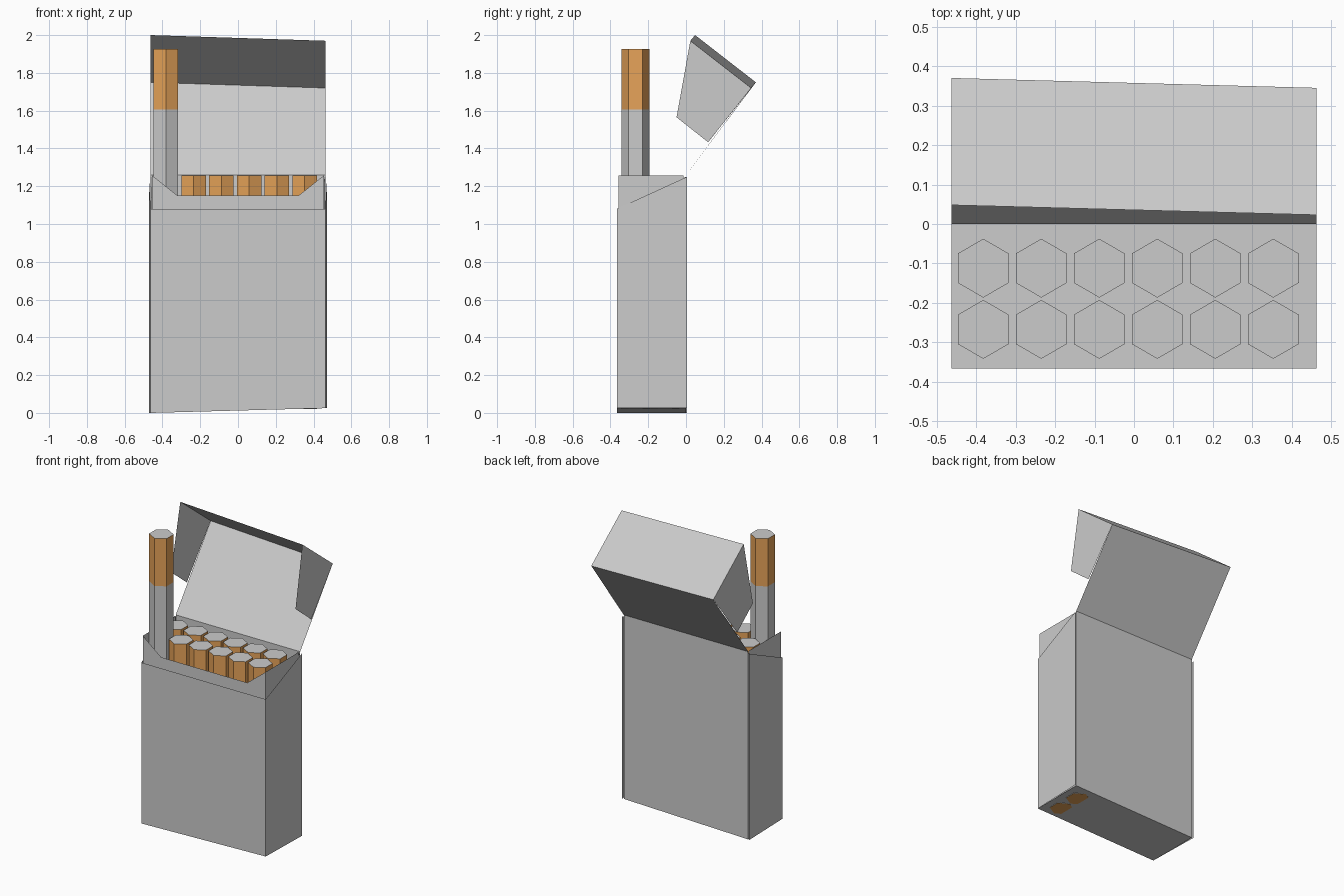
import bpy
from math import sin, cos, pi

if "Cube" in bpy.data.objects:
    bpy.data.objects.remove(bpy.data.objects["Cube"])

W = 0.462            # half width of the carton
FRONT, BACK = -0.366, 0.0
HINGE = 1.26


def material(name, rgb):
    m = bpy.data.materials.new(name)
    m.diffuse_color = (*rgb, 1)
    m.use_nodes = True
    m.node_tree.nodes["Principled BSDF"].inputs["Base Color"].default_value = m.diffuse_color
    return m


PAPER = material("paper", (0.8, 0.8, 0.8))
FILTER = material("filter_orange", (0.8, 0.37, 0.1))


def mesh_object(name, verts, faces):
    me = bpy.data.meshes.new(name)
    me.from_pydata(verts, [], faces)
    me.update()
    ob = bpy.data.objects.new(name, me)
    bpy.context.collection.objects.link(ob)
    return ob


def panel(name, *pts):
    """Single sheet of card."""
    return mesh_object(name, pts, [tuple(range(len(pts)))])


def floor_z(x):
    """The base is slightly skewed, higher on the right."""
    return 0.0125 + 0.0125 * x / W


ZL, ZR = floor_z(-W), floor_z(W)

# Carton: front, back and base sheets
panel("front_panel", (-W, FRONT, ZL), (W, FRONT, ZR), (W, FRONT, 1.08), (-W, FRONT, 1.08))
panel("back_panel", (W, BACK, ZR), (-W, BACK, ZL), (-W, BACK, HINGE), (W, BACK, HINGE))
panel("base_panel", (-W, BACK, ZL), (W, BACK, ZR), (W, FRONT, ZR), (-W, FRONT, ZL))

# Carton sides: flared outer flap plus an inner flap folded from the back
for label, s, tuck in (("left", -1, 0.455), ("right", 1, 0.43)):
    z = floor_z(s * W)
    panel(label + "_outer_side", (s * W, FRONT, z), (s * 0.472, 0.005, z),
          (s * 0.472, 0.005, 1.25), (s * W, FRONT, 1.08))
    panel(label + "_inner_side", (s * W, BACK, z), (s * tuck, -0.30, z),
          (s * tuck, -0.30, 1.11), (s * W, BACK, 1.25))

# Liner collar with a cut-out front and full-height sides
lx, ly, lt, lb = 0.456, -0.358, 1.258, 0.8
panel("liner_front", (-lx, ly, lb), (lx, ly, lb), (lx, ly, lt),
      (0.32, ly, 1.15), (-0.32, ly, 1.15), (-lx, ly, lt))
for label, s in (("left", -1), ("right", 1)):
    panel("liner_" + label, (s * lx, ly, lb), (s * lx, -0.012, lb),
          (s * lx, -0.012, lt), (s * lx, ly, lt))

# Open lid: back sheet, top sheet and two side flaps, skewed upward at the left
lid_back = {-1: (-W, 0.37, 1.75), 1: (W, 0.345, 1.72)}
lid_front = {-1: (-W, 0.048, 2.0), 1: (W, 0.023, 1.97)}
panel("lid_back", (W, BACK, HINGE), (-W, BACK, HINGE), lid_back[-1], lid_back[1])
panel("lid_top", lid_back[1], lid_back[-1], lid_front[-1], lid_front[1])
for label, s in (("left", -1), ("right", 1)):
    panel("lid_flap_" + label, (s * W, 0.117, 1.433), lid_back[s],
          lid_front[s], (s * W, -0.05, 1.565))


def cigarette(name, x, y, z0):
    """Six-sided stick with a coloured filter band at the top."""
    heights = (0, 0.916, 1.236)
    r = 0.0745
    verts = [(x + r * sin(k * pi / 3), y + r * cos(k * pi / 3), z0 + h)
             for h in heights for k in range(6)]
    faces = [(b + k, b + 6 + k, b + 6 + (k + 1) % 6, b + (k + 1) % 6)
             for b in (0, 6) for k in range(6)]
    faces = [f[::1] for f in faces] + [tuple(range(6)), tuple(range(17, 11, -1))]
    ob = mesh_object(name, verts, faces)
    ob.data.materials.append(PAPER)
    ob.data.materials.append(FILTER)
    for i in list(range(6, 12)) + [12]:      # filter band and lower end
        ob.data.polygons[i].material_index = 1


# Two rows of six, the front left one pulled up
for row, y in enumerate((-0.267, -0.112)):
    for col in range(6):
        raised = row == 0 and col == 0
        cigarette(f"cigarette_{row}_{col}", -0.382 + 0.147 * col, y,
                  0.69 if raised else 0.021)
